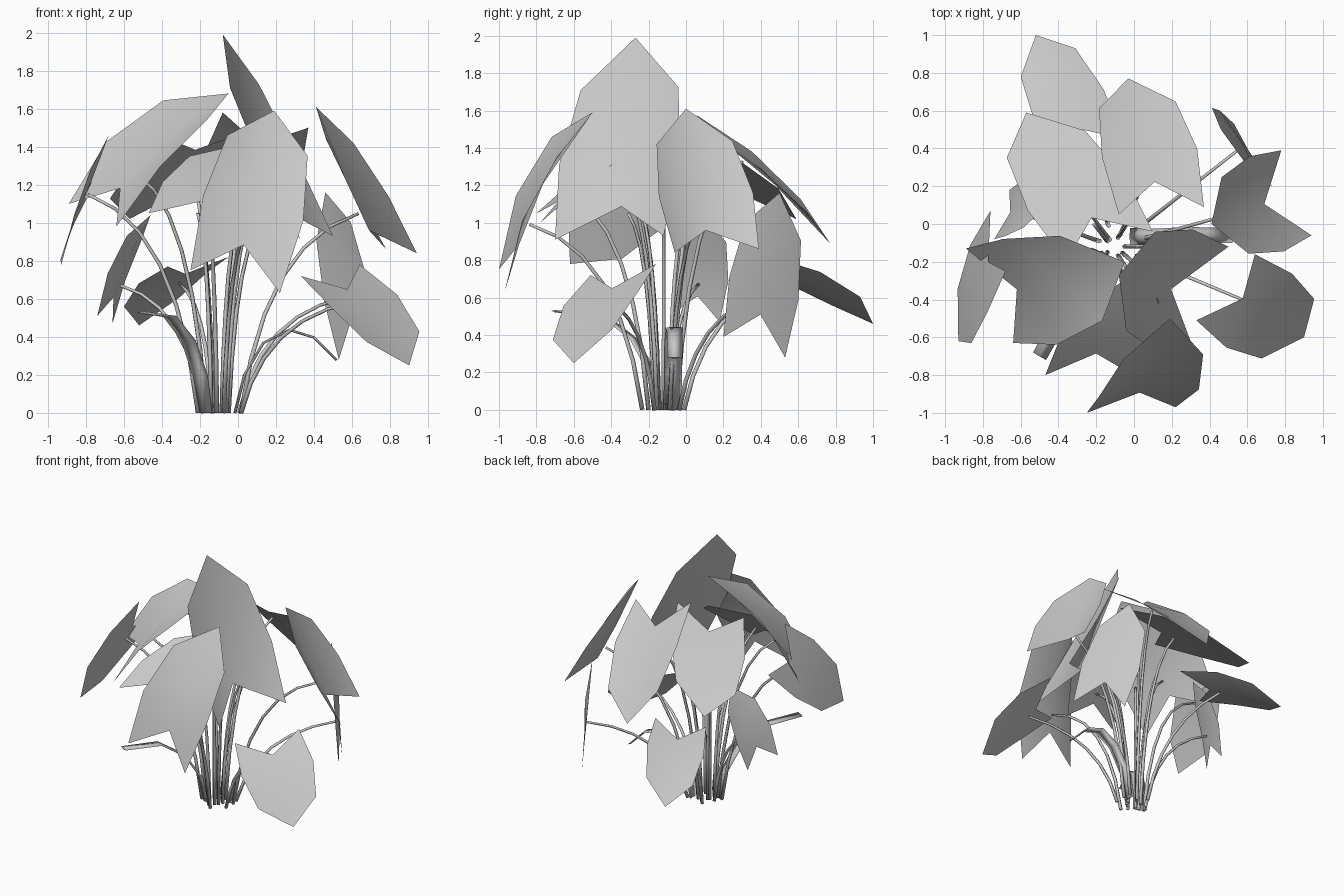
import bpy, bmesh, math
from mathutils import Vector

cube = bpy.data.objects.get("Cube")
if cube:
    bpy.data.objects.remove(cube, do_unlink=True)

grey = bpy.data.materials.new("plain_grey")
grey.use_nodes = True
tone = (0.58, 0.58, 0.58, 1)
grey.diffuse_color = tone
grey.node_tree.nodes["Principled BSDF"].inputs["Base Color"].default_value = tone

ROOT = Vector((-0.1, -0.12, 0))


def finish(name, bm):
    mesh = bpy.data.meshes.new(name)
    bm.to_mesh(mesh)
    bm.free()
    mesh.materials.append(grey)
    for face in mesh.polygons:
        face.use_smooth = True
    obj = bpy.data.objects.new(name, mesh)
    bpy.context.collection.objects.link(obj)


def sweep(name, path, profile, taper):
    """Sweep a closed cross-section of (side, out) offsets along a path."""
    bm = bmesh.new()
    rings = []
    heading = path[-1] - path[0]
    side = Vector((-heading.y, heading.x, 0)).normalized()
    last = len(path) - 1
    for i, point in enumerate(path):
        along = path[min(i + 1, last)] - path[max(i - 1, 0)]
        out = along.normalized().cross(side)
        scale = 1 - (1 - taper) * i / last
        rings.append([bm.verts.new(point + (side * a + out * b) * scale)
                      for a, b in profile])
    count = len(profile)
    for low, high in zip(rings, rings[1:]):
        for k in range(count):
            n = (k + 1) % count
            bm.faces.new((low[k], low[n], high[n], high[k]))
    bm.faces.new(rings[0][::-1])
    bm.faces.new(rings[-1])
    bmesh.ops.recalc_face_normals(bm, faces=bm.faces[:])
    finish(name, bm)


def arch(start, end, steps=6):
    """Path that rises steeply, then leans outward to its end."""
    bend = start.lerp(end, 0.2)
    bend.z = end.z * 0.86
    return [start * (1 - t) ** 2 + bend * 2 * t * (1 - t) + end * t * t
            for t in (i / steps for i in range(steps + 1))]


def leaf(name, tip, lobe_a, lobe_b, bow=0.06, rib=0.03):
    """Arrowhead leaf spanned by its tip and two rear lobes.
    bow lifts the side edges, rib lifts the midrib."""
    tip, lobe_a, lobe_b = Vector(tip), Vector(lobe_a), Vector(lobe_b)
    rear = (lobe_a + lobe_b) / 2
    length = tip - rear
    half = (lobe_a - lobe_b) / 2
    up = length.cross(half).normalized()
    if up.dot(rear - ROOT + Vector((0, 0, 0.3))) < 0:
        up.negate()
    size = length.length

    def spot(along, across, lift):
        return rear + length * along + half * across + up * size * lift

    bm = bmesh.new()
    add = bm.verts.new
    middle = spot(0.55, 0, rib)
    notch = spot(0.21, 0, min(rib * 1.5, 0.01))
    v_tip, v_mid, v_notch = add(tip), add(middle), add(notch)
    for sign, lobe in ((1, lobe_a), (-1, lobe_b)):
        v_lobe = add(lobe)
        v_low = add(spot(0.38, sign * 1.12, bow))
        v_high = add(spot(0.75, sign * 0.9, bow * 0.9))
        for corners in ((v_tip, v_high, v_mid), (v_high, v_low, v_mid),
                        (v_low, v_notch, v_mid), (v_low, v_lobe, v_notch)):
            bm.faces.new(corners)
    bmesh.ops.recalc_face_normals(bm, faces=bm.faces[:])
    bm.faces.ensure_lookup_table()
    if bm.faces[0].normal.dot(up) < 0:
        bmesh.ops.reverse_faces(bm, faces=bm.faces[:])
    finish(name + "_leaf", bm)

    # stem from the root cluster to the underside of the midrib
    joint = notch.lerp(middle, 0.35) - up * 0.014
    reach = joint - ROOT
    start = ROOT + Vector((reach.x * 0.16, reach.y * 0.16, 0))
    sweep(name + "_stem", arch(start, joint), STEM, 0.65)


STEM = [(0.013 * math.cos(math.tau * k / 5), 0.013 * math.sin(math.tau * k / 5))
        for k in range(5)]
BLADE = [(-.05, 0), (0, -.012), (.05, 0), (0, .004)]

# leaves: tip, then the two lobes
leaf("front", (.19, -.5, 1.59), (.22, -.97, .63), (-.25, -1, .75), .1, .05)
leaf("tallest", (-.08, -.27, 1.99), (.5, -.12, .93), (.33, -.7, .91), -.01, -.075)
leaf("front_right", (-.05, -.2, 1.68), (-.89, -.13, 1.1), (-.64, -.63, .98), .11, .05)
leaf("left", (.41, 0, 1.61), (.78, .39, .86), (.94, -.06, .84), .02, -.07)
leaf("back_left", (.46, .5, 1.16), (.53, .53, .28), (.73, .2, .39), 0)
leaf("low_left", (.9, -.6, .25), (.64, -.16, .78), (.33, -.51, .72))
leaf("inner_front", (0, -.27, 1.41), (-.47, -.8, 1.05), (-.04, -.78, 1), .03)
leaf("right", (-.93, -.62, .78), (-.68, -.25, 1.46), (-.76, .07, 1.2), .03)
leaf("low_right", (-.46, .1, 1.04), (-.74, -.08, .51), (-.66, .18, .47))
leaf("back", (-.03, .77, .89), (.37, .09, 1.5), (-.08, .05, 1.58))
leaf("low_back", (-.52, 1, .46), (-.05, .45, .82), (-.37, .28, .77))
leaf("back_right", (-.57, .59, 1.02), (.1, -.04, 1.5), (-.36, -.2, 1.44), .03)

# two broad sheaths that arch out of the root
for name, points in (
        ("right_sheath", ((-.18, -.15, 0), (-.2, -.18, .2), (-.26, -.28, .38),
                          (-.36, -.45, .51), (-.5, -.7, .53))),
        ("left_sheath", ((-.02, -.07, 0), (.03, -.07, .2), (.13, -.07, .37),
                         (.27, -.06, .44), (.4, -.06, .4), (.52, -.06, .28)))):
    sweep(name, [Vector(p) for p in points], BLADE, 0.8)

# bare stalks filling the middle of the cluster
for i in range(5):
    turn = math.tau * i / 5
    lean = Vector((math.cos(turn), math.sin(turn), 0))
    top = ROOT + lean * 0.2 + Vector((0.05, 0, 1.05))
    sweep("inner_stalk", arch(ROOT + lean * 0.05, top), STEM, 0.65)
